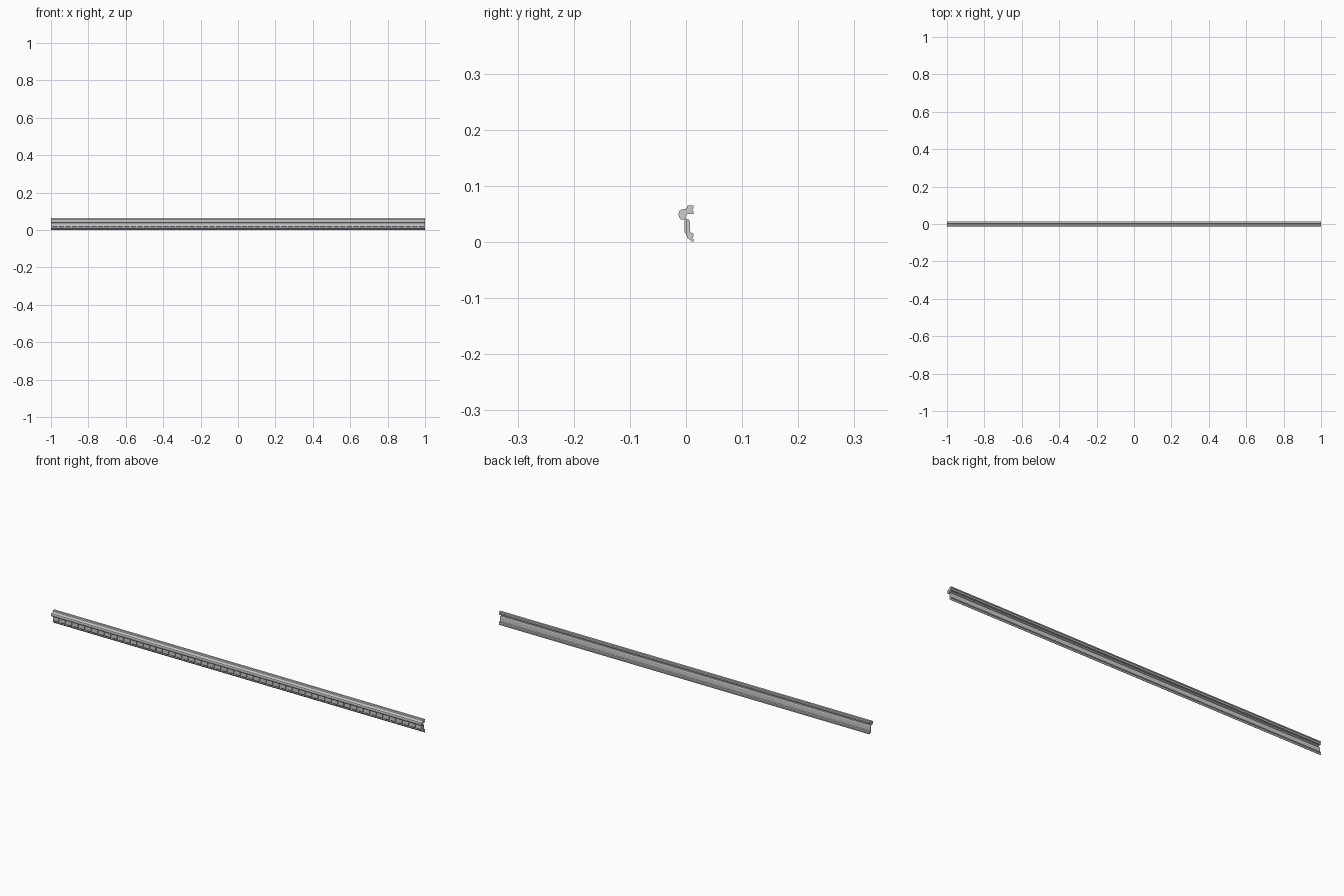
import bpy, bmesh

def extrude(name, profile, x0, x1):
    """Closed (y, z) profile swept along x."""
    bm = bmesh.new()
    a = [bm.verts.new((x0, y, z)) for y, z in profile]
    b = [bm.verts.new((x1, y, z)) for y, z in profile]
    n = len(a)
    for i in range(n):
        j = (i + 1) % n
        bm.faces.new((a[i], a[j], b[j], b[i]))
    bm.faces.new(a)
    bm.faces.new(b[::-1])
    bmesh.ops.recalc_face_normals(bm, faces=bm.faces)
    me = bpy.data.meshes.new(name)
    bm.to_mesh(me)
    bm.free()
    ob = bpy.data.objects.new(name, me)
    bpy.context.collection.objects.link(ob)
    return ob

# Moulding body: top fillet, rounded nose, frieze, foot, hollow back
body = [
    (0.0134, 0.065), (0.003, 0.065), (0.001, 0.060), (-0.003, 0.0585),
    (-0.008, 0.058), (-0.012, 0.055), (-0.0134, 0.050), (-0.0125, 0.044),
    (-0.009, 0.040), (-0.004, 0.0395), (0.001, 0.038),
    (0.001, 0.017), (0.001, 0.013), (0.0025, 0.007), (0.007, 0.004),
    (0.010, 0.001), (0.0134, 0.0),
    (0.0134, 0.005), (0.0115, 0.006), (0.0115, 0.009), (0.0134, 0.010),
    (0.0134, 0.015), (0.008, 0.017), (0.007, 0.020),
    (0.007, 0.036), (0.005, 0.040), (0.000, 0.041), (-0.001, 0.046),
    (0.003, 0.050), (0.0134, 0.050), (0.0134, 0.055), (0.0115, 0.056),
    (0.0115, 0.059), (0.0134, 0.060),
]
extrude("moulding_body", body, -1, 1)

# Row of dentil blocks along the frieze
pitch, width = 0.035, 0.026
tooth = [(0.003, 0.038), (-0.003, 0.038), (-0.003, 0.018), (0.001, 0.013), (0.003, 0.013)]
for i in range(-28, 29):
    x = i * pitch
    extrude("dentil", tooth, max(-1, x - width / 2), min(1, x + width / 2))
